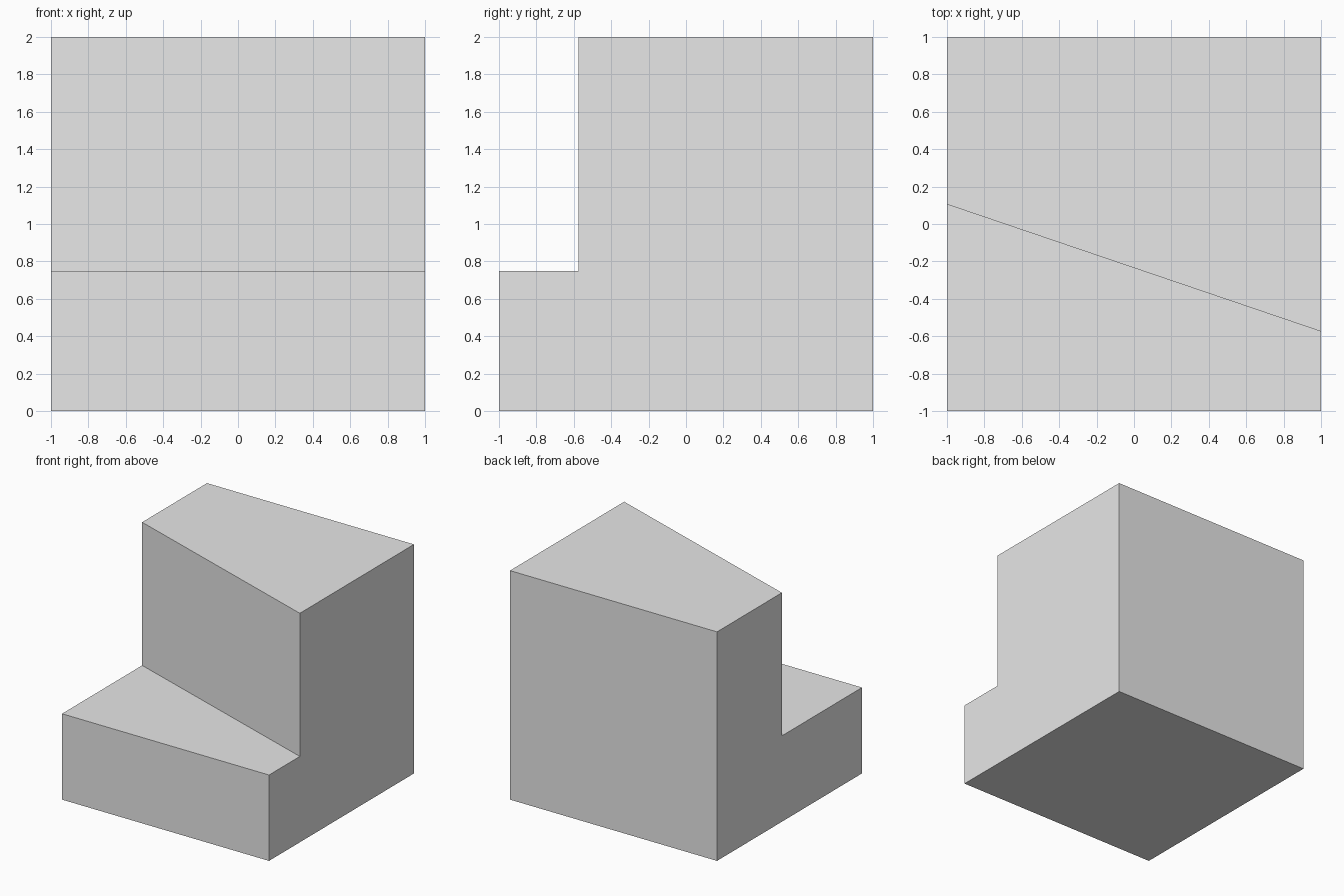
import bpy
import bmesh
from mathutils import Vector

cube = bpy.data.objects.get("Cube")
if cube:
    bpy.data.objects.remove(cube, do_unlink=True)

# Single plain grey
grey = bpy.data.materials.new("light_grey")
grey.use_nodes = True
colour = (0.8, 0.8, 0.8, 1.0)
grey.diffuse_color = colour
for node in grey.node_tree.nodes:
    if node.type == 'BSDF_PRINCIPLED':
        node.inputs["Base Color"].default_value = colour

STEP_Z, TOP_Z = 0.75, 2.0
RISER_A = Vector((-1, 0.105, STEP_Z))   # riser line on the right side
RISER_B = Vector((1, -0.575, STEP_Z))   # riser line on the left side

# Low base slab
bm = bmesh.new()
bmesh.ops.create_cube(bm, size=2)
for v in bm.verts:
    v.co.z = STEP_Z if v.co.z > 0 else 0

# Split the slab's top along the slanted riser line
bm.faces.ensure_lookup_table()
top = max(bm.faces, key=lambda f: f.calc_center_median().z)
back = Vector((0, 0, 1)).cross(RISER_B - RISER_A).normalized()
bmesh.ops.bisect_plane(bm, geom=[top, *top.edges, *top.verts],
                       plane_co=RISER_A, plane_no=back)

# Raise the rear part to full height
rear = [f for f in bm.faces if f.normal.z > 0.9
        and (f.calc_center_median() - RISER_A).dot(back) > 0]
raised = bmesh.ops.extrude_face_region(bm, geom=rear)["geom"]
bmesh.ops.delete(bm, geom=[f for f in rear if f.is_valid], context='FACES_ONLY')
for v in raised:
    if isinstance(v, bmesh.types.BMVert):
        v.co.z = TOP_Z

# Merge coplanar side faces into clean flat sides
bmesh.ops.dissolve_limit(bm, angle_limit=0.01, verts=bm.verts, edges=bm.edges)
bmesh.ops.recalc_face_normals(bm, faces=bm.faces)

mesh = bpy.data.meshes.new("stepped_block")
bm.to_mesh(mesh)
bm.free()
mesh.materials.append(grey)
block = bpy.data.objects.new("stepped_block", mesh)
bpy.context.collection.objects.link(block)
